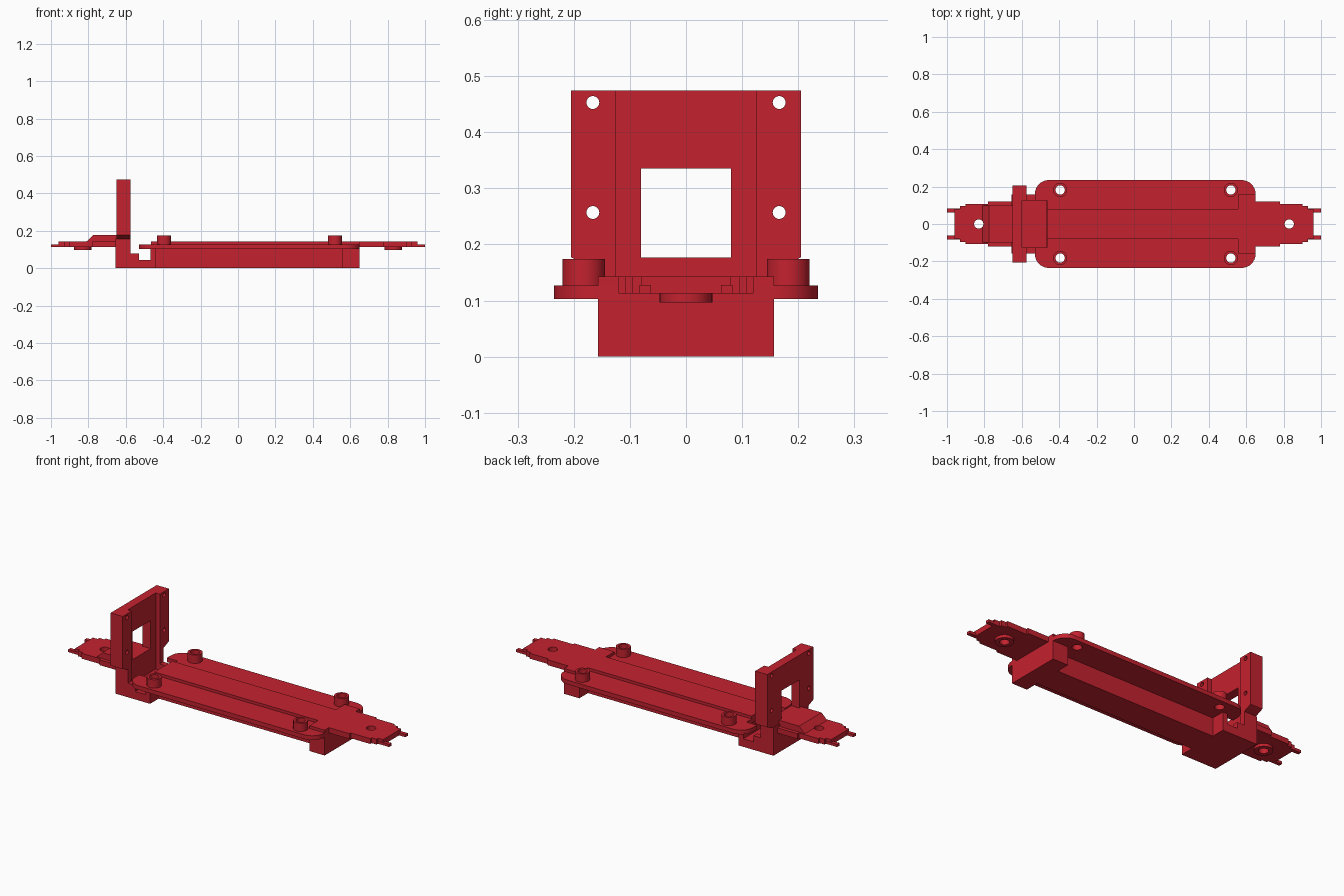
import bpy, bmesh, math

if "Cube" in bpy.data.objects:
    bpy.data.objects.remove(bpy.data.objects["Cube"])

red = bpy.data.materials.new("red plastic")
red.diffuse_color = (0.55, 0.016, 0.028, 1)
red.use_nodes = True
red.node_tree.nodes["Principled BSDF"].inputs["Base Color"].default_value = red.diffuse_color


def prism(name, pts, lo, hi, axis='z'):
    """Extrude a 2D outline: 'z' takes (x, y), 'y' takes (x, z), 'x' takes (y, z)."""
    place = {'z': lambda a, b, c: (a, b, c),
             'y': lambda a, b, c: (a, c, b),
             'x': lambda a, b, c: (c, a, b)}[axis]
    bm = bmesh.new()
    bottom = [bm.verts.new(place(a, b, lo)) for a, b in pts]
    top = [bm.verts.new(place(a, b, hi)) for a, b in pts]
    bm.faces.new(bottom)
    bm.faces.new(top)
    n = len(pts)
    for i in range(n):
        j = (i + 1) % n
        bm.faces.new((bottom[i], bottom[j], top[j], top[i]))
    bmesh.ops.recalc_face_normals(bm, faces=bm.faces)
    me = bpy.data.meshes.new(name)
    bm.to_mesh(me)
    bm.free()
    me.materials.append(red)
    ob = bpy.data.objects.new(name, me)
    bpy.context.collection.objects.link(ob)
    return ob


def box(name, x0, x1, y0, y1, z0, z1):
    return prism(name, [(x0, y0), (x1, y0), (x1, y1), (x0, y1)], z0, z1)


def circle(cx, cy, r, n=32):
    return [(cx + r * math.cos(2 * math.pi * i / n),
             cy + r * math.sin(2 * math.pi * i / n)) for i in range(n)]


def cut(ob, *cutters):
    """Subtract the cutters from the part, then remove them."""
    for c in cutters:
        m = ob.modifiers.new("cut", 'BOOLEAN')
        m.operation, m.solver, m.object = 'DIFFERENCE', 'EXACT', c
        bpy.context.view_layer.objects.active = ob
        bpy.ops.object.modifier_apply(modifier=m.name)
        bpy.data.objects.remove(c)
    return ob


def smooth(ob):
    bpy.ops.object.select_all(action='DESELECT')
    ob.select_set(True)
    bpy.context.view_layer.objects.active = ob
    bpy.ops.object.shade_smooth_by_angle(angle=math.radians(30))


# Base plate with rounded corners, sensor bay slot and mounting holes
X0, X1, Y, R = -0.53, 0.65, 0.235, 0.075
outline = []
for cx, cy, start in ((X1 - R, Y - R, 0), (X0 + R, Y - R, 90),
                      (X0 + R, R - Y, 180), (X1 - R, R - Y, 270)):
    for k in range(9):
        a = math.radians(start + k * 11.25)
        outline.append((cx + R * math.cos(a), cy + R * math.sin(a)))
posts = [(x, y) for x in (-0.395, 0.518) for y in (-0.182, 0.182)]
plate = prism("base_plate", outline, 0.103, 0.127)
cut(plate, box("slot", -0.6, -0.465, -0.125, 0.125, 0.05, 0.2),
    *[prism("hole", circle(x, y, 0.025), 0, 0.3) for x, y in posts])
smooth(plate)

# Hollow mounting posts
for x, y in posts:
    post = prism("mounting_post", circle(x, y, 0.038), 0.104, 0.174)
    cut(post, prism("hole", circle(x, y, 0.025), 0, 0.3))
    smooth(post)

# Raised deck, widening at the end
prism("raised_deck", [(-0.465, -0.08), (0.555, -0.08), (0.555, -0.157), (0.65, -0.157),
                      (0.65, 0.157), (0.555, 0.157), (0.555, 0.08), (-0.465, 0.08)],
      0.11, 0.143)

# Underside beam and end blocks
box("under_beam", -0.45, 0.57, -0.08, 0.08, 0, 0.11)
box("end_block", 0.555, 0.65, -0.157, 0.157, 0, 0.11)
box("inner_block", -0.467, -0.438, -0.157, 0.157, 0, 0.104)

# Stepped foot under the upright, with a pocket
foot = prism("stepped_foot", [(-0.655, 0), (-0.465, 0), (-0.465, 0.045), (-0.53, 0.045),
                              (-0.53, 0.08), (-0.575, 0.08), (-0.575, 0.158),
                              (-0.655, 0.158)], -0.157, 0.157, 'y')
cut(foot, box("pocket", -0.6, -0.5, -0.125, 0.125, 0.045, 0.3))

# Upright frame: flared bottom, window, recess and screw holes
frame = prism("upright_frame", [(-0.157, 0.157), (0.157, 0.157), (0.205, 0.177),
                                (0.205, 0.474), (-0.205, 0.474), (-0.205, 0.177)],
              -0.65, -0.575, 'x')
cut(frame, box("recess", -0.6, -0.5, -0.125, 0.125, 0.1, 0.6),
    box("window", -0.8, -0.4, -0.08, 0.08, 0.177, 0.335),
    *[prism("hole", circle(y, z, 0.0115, 24), -0.8, -0.4, 'x')
      for y in (-0.166, 0.166) for z in (0.257, 0.453)])
smooth(frame)

# Ramp behind the upright
ramp = prism("ramp", [(-0.81, 0.13), (-0.645, 0.13), (-0.645, 0.177), (-0.775, 0.177),
                      (-0.81, 0.143)], -0.1, 0.1, 'y')
cut(ramp, prism("hole", circle(-0.83, 0, 0.025), 0, 0.3))

# End couplers: stepped tongue, boss below and two prongs
half = [(0.645, 0.12), (0.78, 0.12), (0.78, 0.108), (0.9, 0.108), (0.9, 0.095),
        (0.93, 0.095), (0.93, 0.08), (0.96, 0.08)]
for s in (-1, 1):
    pts = [(s * x, y) for x, y in half] + [(s * x, -y) for x, y in reversed(half)]
    tongue = prism("coupler_tongue", pts, 0.113, 0.143)
    boss = prism("coupler_boss", circle(s * 0.83, 0, 0.047), 0.097, 0.114)
    for ob in (tongue, boss):
        cut(ob, prism("hole", circle(s * 0.83, 0, 0.025), 0, 0.3))
        smooth(ob)
    for t in (-1, 1):
        xs = sorted((s * 0.93, s * 1.0))
        ys = sorted((t * 0.062, t * 0.083))
        box("coupler_prong", *xs, *ys, 0.113, 0.128)
